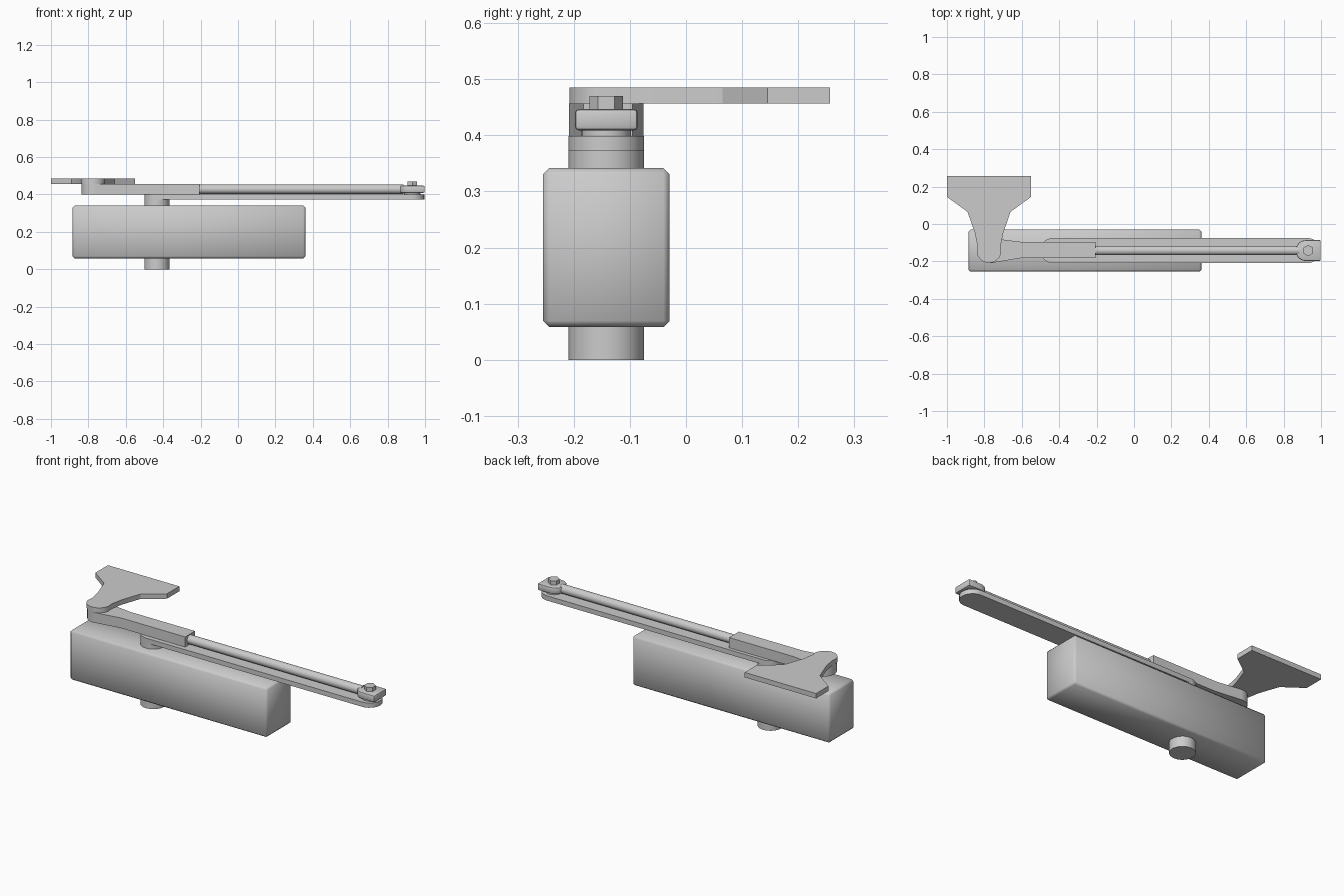
import bpy, bmesh, math

if "Cube" in bpy.data.objects:
    bpy.data.objects.remove(bpy.data.objects["Cube"], do_unlink=True)

metal = bpy.data.materials.new("grey metal")
metal.use_nodes = True
GREY = (0.6, 0.6, 0.6, 1)
metal.diffuse_color = GREY
metal.node_tree.nodes["Principled BSDF"].inputs["Base Color"].default_value = GREY

AXIS = -0.142  # shared y of the arm parts


def finish(obj, name, bevel=0, segments=1, angle=30):
    obj.name = obj.data.name = name
    obj.data.materials.clear()
    obj.data.materials.append(metal)
    bpy.ops.object.select_all(action="DESELECT")
    bpy.context.view_layer.objects.active = obj
    obj.select_set(True)
    if bevel:
        mod = obj.modifiers.new("edge", "BEVEL")
        mod.width, mod.segments = bevel, segments
        bpy.ops.object.modifier_apply(modifier="edge")
    bpy.ops.object.shade_smooth_by_angle(angle=math.radians(angle))
    return obj


def plate(name, outline, z0, z1, **kw):
    bm = bmesh.new()
    face = bm.faces.new([bm.verts.new((x, y, z0)) for x, y in outline])
    ext = bmesh.ops.extrude_face_region(bm, geom=[face])["geom"]
    bmesh.ops.translate(bm, vec=(0, 0, z1 - z0),
                        verts=[v for v in ext if isinstance(v, bmesh.types.BMVert)])
    bmesh.ops.recalc_face_normals(bm, faces=bm.faces)
    mesh = bpy.data.meshes.new(name)
    bm.to_mesh(mesh)
    bm.free()
    obj = bpy.data.objects.new(name, mesh)
    bpy.context.collection.objects.link(obj)
    return finish(obj, name, **kw)


def arc(cx, cy, r, start, end, steps=12):
    angles = [math.radians(start + (end - start) * i / steps) for i in range(steps + 1)]
    return [(cx + r * math.cos(a), cy + r * math.sin(a)) for a in angles]


def cylinder(name, r, x, z0, z1, sides=32):
    bpy.ops.mesh.primitive_cylinder_add(vertices=sides, radius=r, depth=z1 - z0,
                                        location=(x, AXIS, (z0 + z1) / 2))
    return finish(bpy.context.object, name)


# Closer housing with chamfered, softly shaded edges
bpy.ops.mesh.primitive_cube_add(size=1, location=(-0.262, AXIS, 0.2))
body = bpy.context.object
body.scale = (1.245, 0.226, 0.283)
bpy.ops.object.transform_apply(location=False, rotation=False, scale=True)
finish(body, "closer_body", bevel=0.011, angle=60)

# Spindle through the housing
cylinder("spindle_lower", 0.067, -0.434, 0, 0.07)
cylinder("spindle_upper", 0.067, -0.434, 0.33, 0.398)

# Flat main arm with rounded ends
plate("main_arm", arc(0.929, AXIS, 0.067, -90, 90) + arc(-0.434, AXIS, 0.067, 90, 270),
      0.372, 0.399)

# Forearm sleeve, tapering from the bracket pivot
plate("forearm_sleeve",
      arc(-0.77, AXIS, 0.067, 80, 280)
      + [(-0.61, -0.183), (-0.205, -0.183), (-0.205, -0.095), (-0.61, -0.095)],
      0.399, 0.457)

# Adjusting rod and its eye end
bpy.ops.mesh.primitive_cylinder_add(vertices=24, radius=0.025, depth=1.1,
                                    location=(0.335, AXIS, 0.428),
                                    rotation=(0, math.pi / 2, 0))
finish(bpy.context.object, "adjusting_rod")
plate("rod_eye", arc(0.92, AXIS, 0.056, 90, 270) + [(0.998, -0.198), (0.998, -0.086)],
      0.409, 0.447, bevel=0.007, segments=2)

# Pivot bolt with hexagonal head
cylinder("pivot_washer", 0.044, 0.932, 0.398, 0.411)
cylinder("pivot_bolt", 0.03, 0.932, 0.398, 0.47, sides=6)

# Frame bracket: mirrored half outline around the pivot tip
cx = -0.775
half = [(0.062, -0.12), (0.075, -0.05), (0.115, 0.065), (0.225, 0.145), (0.225, 0.257)]
tip = arc(cx, AXIS, 0.066, 190, 350)
plate("frame_bracket",
      tip + [(cx + x, y) for x, y in half] + [(cx - x, y) for x, y in reversed(half)],
      0.457, 0.485)
